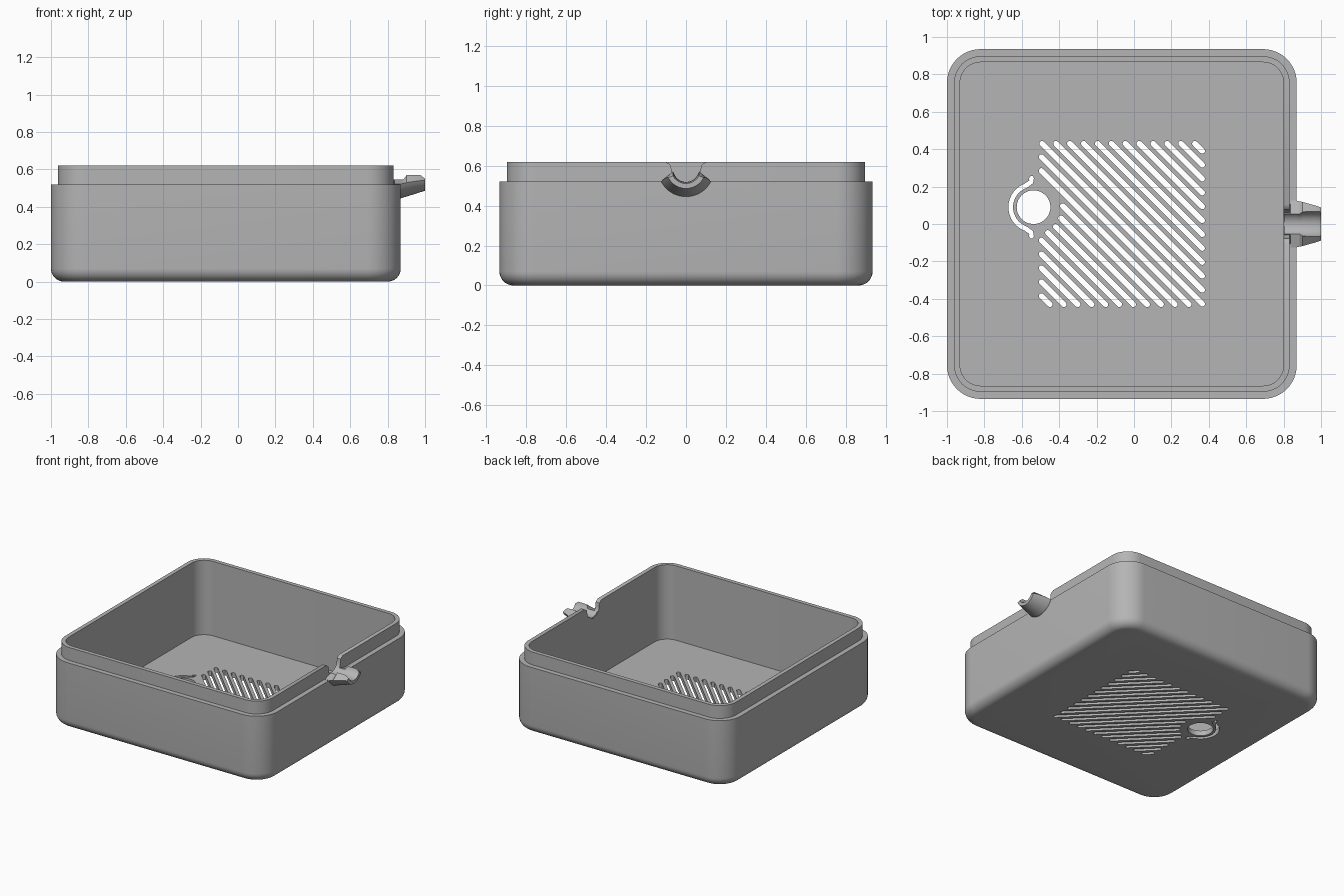
import bpy, bmesh, math
from mathutils import Vector

if "Cube" in bpy.data.objects:
    bpy.data.objects.remove(bpy.data.objects["Cube"])

CX = -0.065  # centre of the square body in x

grey = bpy.data.materials.new("grey plastic")
grey.diffuse_color = (0.46, 0.46, 0.46, 1)
grey.use_nodes = True
grey.node_tree.nodes["Principled BSDF"].inputs["Base Color"].default_value = grey.diffuse_color


def make_object(name, bm):
    bmesh.ops.recalc_face_normals(bm, faces=bm.faces)
    me = bpy.data.meshes.new(name)
    bm.to_mesh(me)
    bm.free()
    me.materials.append(grey)
    ob = bpy.data.objects.new(name, me)
    bpy.context.collection.objects.link(ob)
    return ob


def smooth(ob):
    bpy.ops.object.select_all(action='DESELECT')
    ob.select_set(True)
    bpy.context.view_layer.objects.active = ob
    bpy.ops.object.shade_smooth_by_angle(angle=math.radians(30))


def loft(bm, rings):
    """Join equal closed rings of points and cap both ends."""
    rows = [[bm.verts.new(p) for p in ring] for ring in rings]
    n = len(rows[0])
    for a, b in zip(rows, rows[1:]):
        for i in range(n):
            j = (i + 1) % n
            bm.faces.new((a[i], a[j], b[j], b[i]))
    bm.faces.new(rows[0])
    bm.faces.new(rows[-1])


def rounded_square(half, radius, z, steps=12):
    pts = []
    for q, (sx, sy) in enumerate(((1, 1), (-1, 1), (-1, -1), (1, -1))):
        for i in range(steps + 1):
            a = math.pi / 2 * (q + i / steps)
            pts.append((CX + sx * (half - radius) + radius * math.cos(a),
                        sy * (half - radius) + radius * math.sin(a), z))
    return pts


def thick_path(path, r, steps=6):
    """Outline of a round-ended stroke along a 2D path."""
    path = [Vector(p) for p in path]
    left, right = [], []
    for i, p in enumerate(path):
        t = (path[min(i + 1, len(path) - 1)] - path[max(i - 1, 0)]).normalized()
        n = Vector((-t.y, t.x)) * r
        left.append(p + n)
        right.append(p - n)

    def cap(c, start):
        d = start - c
        a0 = math.atan2(d.y, d.x)
        return [c + Vector((math.cos(a0 + math.pi * k / steps),
                            math.sin(a0 + math.pi * k / steps))) * r for k in range(1, steps)]
    return right + cap(path[-1], right[-1]) + left[::-1] + cap(path[0], left[0])


# Body: hollow tray with rounded bottom edge and stepped lip
H, R, F = 0.935, 0.18, 0.07
rings = []
for i in range(9):
    a = math.pi / 2 * i / 8
    inset = F * (1 - math.sin(a))
    rings.append(rounded_square(H - inset, R - inset, F * (1 - math.cos(a))))
for inset, z in ((0, 0.52), (0.038, 0.52), (0.038, 0.62), (0.07, 0.62), (0.07, 0.04)):
    rings.append(rounded_square(H - inset, R - inset, z))
bm = bmesh.new()
loft(bm, rings)
body = make_object("tray_body", bm)

# Cutter for floor openings
cut = bmesh.new()


def floor_cut(outline):
    loft(cut, [[(p[0], p[1], z) for p in outline] for z in (-0.05, 0.09)])


# Diagonal vent slots, kept clear of the round hole
hole = Vector((-0.537, 0.09))
lo, hi, ymax = CX - 0.43, CX + 0.43, 0.43
for k in range(-11, 12):
    c = -0.062 + 0.0743 * k
    x0, x1 = max(lo, c - ymax), min(hi, c + ymax)
    while (Vector((x0, c - x0)) - hole).length < 0.155:
        x0 += 0.002
    floor_cut(thick_path([(x0, c - x0), (x1, c - x1)], 0.0145))

# Round hole and the curved slot beside it
floor_cut([hole + Vector((math.cos(2 * math.pi * i / 48), math.sin(2 * math.pi * i / 48))) * 0.09
           for i in range(48)])
arc = [hole + Vector((math.cos(math.radians(a)), math.sin(math.radians(a)))) * 0.122
       for a in range(110, 251, 7)]
tail = [(-0.013, 0.135), (-0.011, 0.155)]
path = ([hole + Vector((x, y)) for x, y in tail[::-1]] + arc
        + [hole + Vector((x, -y)) for x, y in tail])
floor_cut(thick_path(path, 0.0125))

# Notch in the lip for the spout
ZC = 0.585
side = [(0.108, 0.66), (0.106, 0.621), (0.088, 0.612), (0.077, 0.602), (0.074, 0.588)]
bottom = [(0.074 * math.cos(a), ZC - 0.074 * math.sin(a))
          for a in (math.pi * i / 20 for i in range(1, 20))]
notch = side + bottom + [(-y, z) for y, z in side[::-1]]
loft(cut, [[(x, y, z) for y, z in notch] for x in (0.77, 0.92)])

cutter = make_object("opening_cutter", cut)
cutter.hide_render = True
mod = body.modifiers.new("openings", 'BOOLEAN')
mod.object = cutter
mod.operation = 'DIFFERENCE'
mod.solver = 'EXACT'
bpy.ops.object.select_all(action='DESELECT')
body.select_set(True)
bpy.context.view_layer.objects.active = body
bpy.ops.object.modifier_apply(modifier=mod.name)
bpy.data.objects.remove(cutter)
smooth(body)


# Spout: tapering open half tube
def spout_section(x, ro, ri, zo, zi, n=20):
    to, ti = math.acos((ZC - zo) / ro), math.acos((ZC - zi) / ri)
    outer = [(x, ro * math.sin(t), ZC - ro * math.cos(t))
             for t in (to * (2 * i / n - 1) for i in range(n + 1))]
    inner = [(x, ri * math.sin(t), ZC - ri * math.cos(t))
             for t in (ti * (1 - 2 * i / n) for i in range(n + 1))]
    return outer + inner


bm = bmesh.new()
loft(bm, [spout_section(*s) for s in (
    (0.803, 0.088, 0.066, 0.53, 0.545),
    (0.834, 0.088, 0.066, 0.53, 0.545),
    (0.836, 0.140, 0.066, 0.522, 0.545),
    (0.870, 0.140, 0.066, 0.522, 0.545),
    (0.885, 0.135, 0.066, 0.525, 0.547),
    (0.902, 0.130, 0.067, 0.530, 0.570),
    (0.975, 0.107, 0.068, 0.540, 0.570),
    (1.000, 0.099, 0.074, 0.540, 0.550))])
smooth(make_object("spout", bm))
